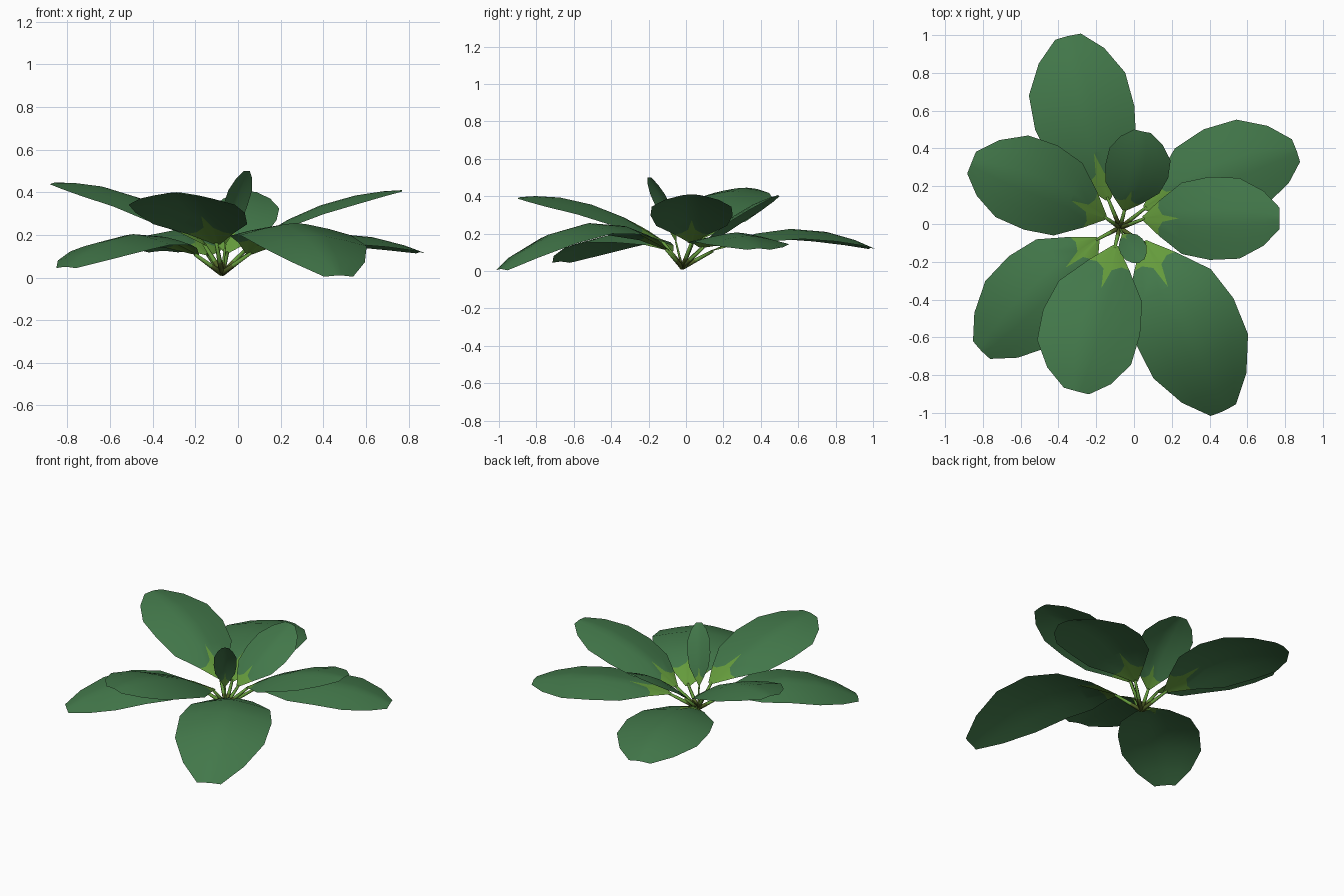
import bpy, bmesh, math
from mathutils import Vector

if "Cube" in bpy.data.objects:
    bpy.data.objects.remove(bpy.data.objects["Cube"])


def material(name, rgb):
    m = bpy.data.materials.new(name)
    m.diffuse_color = (*rgb, 1)
    m.use_nodes = True
    m.node_tree.nodes["Principled BSDF"].inputs["Base Color"].default_value = m.diffuse_color
    return m


LEAF = material("leaf green", (0.055, 0.186, 0.068))
LIGHT = material("light green", (0.13, 0.33, 0.045))
OLIVE = material("dark olive", (0.085, 0.13, 0.02))

ROOT = Vector((-0.075, -0.02, 0.025))
UP = Vector((0, 0, 1))

# name, blade start, middle, tip, half width
LEAVES = [
    ("back", (-.16, .2, .14), (-.27, .6, .225), (-.35, .995, .125), .27),
    ("back_right", (.12, .12, .15), (.49, .285, .205), (.86, .39, .12), .245),
    ("right", (.1, .03, .19), (.42, .03, .35), (.77, .03, .41), .22),
    ("front_right", (.09, -.16, .16), (.29, -.56, .25), (.475, -.99, .01), .285),
    ("front", (-.12, -.18, .2), (-.23, -.54, .365), (-.305, -.885, .395), .265),
    ("front_left", (-.24, -.12, .14), (-.52, -.38, .2), (-.81, -.67, .05), .25),
    ("back_left", (-.2, .06, .2), (-.51, .2, .39), (-.86, .325, .445), .24),
    ("inner", (-.04, .1, .15), (.015, .28, .31), (.045, .49, .405), .17),
    ("centre", (-.055, -.06, .19), (-.015, -.115, .36), (.04, -.195, .5), .07),
]

# outline rows: position along the midrib, share of the half width
ROWS = [(-.09, .05), (.04, .42), (.22, .86), (.45, 1), (.69, .97),
        (.88, .66), (1, .26)]
COLS = [-1, -.6, -.2, 0, .2, .6, 1]


def finish(bm, name, mats):
    me = bpy.data.meshes.new(name)
    bm.to_mesh(me)
    bm.free()
    for m in mats:
        me.materials.append(m)
    for p in me.polygons:
        p.use_smooth = True
    ob = bpy.data.objects.new(name, me)
    bpy.context.collection.objects.link(ob)
    return ob


def midrib(s, m, e):
    """Smooth arc through start, middle and tip."""
    s, m, e = Vector(s), Vector(m), Vector(e)
    c = 2 * m - (s + e) / 2
    point = lambda t: (1 - t) ** 2 * s + 2 * t * (1 - t) * c + t * t * e
    slope = lambda t: (2 * (1 - t) * (c - s) + 2 * t * (e - c)).normalized()
    return point, slope


def blade(name, s, m, e, half):
    point, slope = midrib(s, m, e)
    side = (Vector(e) - Vector(s)).cross(UP).normalized()
    bm = bmesh.new()
    grid = []
    for i, (t, w) in enumerate(ROWS):
        row = []
        for u in COLS:
            # the pale base runs out into a point along the midrib
            tt = t + (max(0, .18 - abs(u) * .7) if i == 1 else 0)
            n = side.cross(slope(tt)).normalized()
            fold = .2 * half * abs(u * w) ** 1.4
            row.append(bm.verts.new(point(tt) + side * u * w * half - n * fold))
        grid.append(row)
    for i in range(len(ROWS) - 1):
        for j in range(len(COLS) - 1):
            f = bm.faces.new((grid[i][j], grid[i][j + 1],
                              grid[i + 1][j + 1], grid[i + 1][j]))
            f.material_index = 1 if i == 0 else 0
    finish(bm, name + "_leaf", [LEAF, LIGHT])


def stem(name, s, m, e, half):
    point, _ = midrib(s, m, e)
    end = point(-.07)
    axis = (end - ROOT).normalized()
    a = axis.cross(UP).normalized()
    b = a.cross(axis)
    r = .014 if half > .1 else .008
    bm = bmesh.new()
    rings = []
    for k in (0, .4, 1):
        c = ROOT.lerp(end, k) - UP * .006
        rad = r * (1 - .4 * k)
        rings.append([bm.verts.new(c + rad * (a * math.cos(q) + b * math.sin(q)))
                      for q in (math.tau * i / 5 for i in range(5))])
    for k in range(2):
        for i in range(5):
            j = (i + 1) % 5
            f = bm.faces.new((rings[k][i], rings[k][j],
                              rings[k + 1][j], rings[k + 1][i]))
            f.material_index = 1 if k == 0 else 0
    bm.faces.new(rings[0])
    bm.faces.new(rings[2])
    bmesh.ops.recalc_face_normals(bm, faces=bm.faces)
    finish(bm, name + "_stem", [LIGHT, OLIVE])


for leaf in LEAVES:
    blade(*leaf)
    stem(*leaf)
